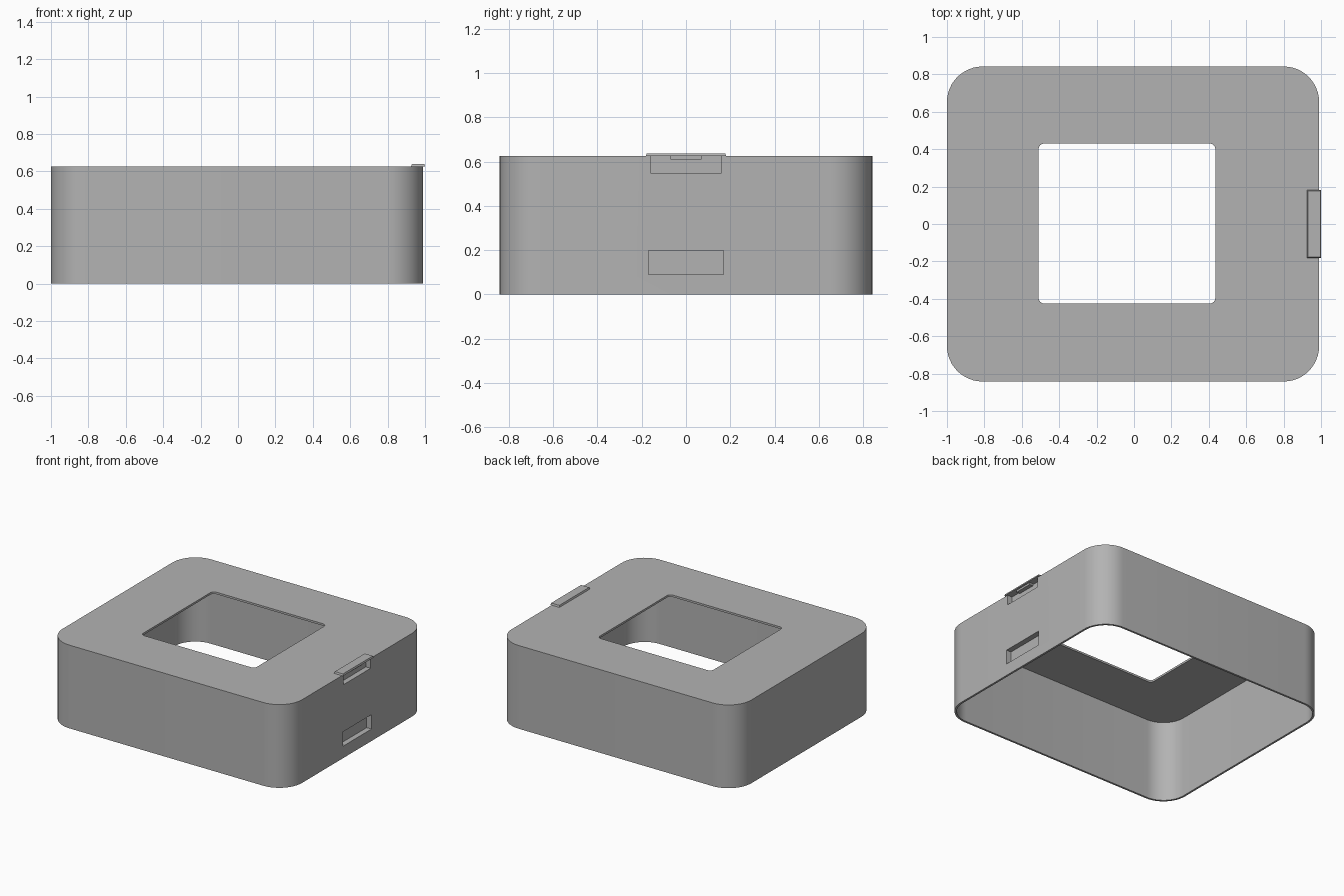
import bpy, bmesh
from math import cos, sin, pi, radians

old = bpy.data.objects.get("Cube")
if old:
    bpy.data.objects.remove(old, do_unlink=True)

grey = bpy.data.materials.new("plain grey")
grey.use_nodes = True
colour = (0.45, 0.45, 0.45, 1)
grey.diffuse_color = colour
grey.node_tree.nodes["Principled BSDF"].inputs["Base Color"].default_value = colour


def block(name, x, y, z, radius=0, steps=12, inset=0):
    """Upright block with rounded vertical corners and an optional narrower top."""
    bm = bmesh.new()
    rings = []
    for height, shrink in ((z[0], 0), (z[1], inset)):
        ring = []
        corners = ((x[1], y[1], -1, -1), (x[0], y[1], 1, -1),
                   (x[0], y[0], 1, 1), (x[1], y[0], -1, 1))
        for i, (cx, cy, sx, sy) in enumerate(corners):
            cx += sx * (radius + shrink)
            cy += sy * (radius + shrink)
            count = steps if radius else 0
            for k in range(count + 1):
                a = (i + k / max(count, 1)) * pi / 2
                ring.append(bm.verts.new((cx + radius * cos(a), cy + radius * sin(a), height)))
        rings.append(ring)
    low, high = rings
    n = len(low)
    bm.faces.new(low[::-1])
    bm.faces.new(high)
    for i in range(n):
        j = (i + 1) % n
        bm.faces.new((low[i], low[j], high[j], high[i]))
    mesh = bpy.data.meshes.new(name)
    bm.to_mesh(mesh)
    bm.free()
    mesh.materials.append(grey)
    obj = bpy.data.objects.new(name, mesh)
    bpy.context.collection.objects.link(obj)
    return obj


def select(obj):
    bpy.ops.object.select_all(action='DESELECT')
    obj.select_set(True)
    bpy.context.view_layer.objects.active = obj


def combine(target, tool, operation):
    """Apply a boolean and discard the tool."""
    tool.hide_render = True
    select(target)
    mod = target.modifiers.new("combine", 'BOOLEAN')
    mod.operation = operation
    mod.solver = 'EXACT'
    mod.object = tool
    bpy.ops.object.modifier_apply(modifier=mod.name)
    bpy.data.objects.remove(tool, do_unlink=True)


# Rounded cover, hollow and open underneath
wall = 0.015
left, right, half, top, corner = -1.0, 0.99, 0.842, 0.625, 0.19
shell = block("cover_shell", (left, right), (-half, half), (0, top), corner)
cavity = block("cavity_cutter", (left + wall, right - wall), (-half + wall, half - wall),
               (-0.1, top - wall), corner - wall)
combine(shell, cavity, 'DIFFERENCE')

# Window through the top
combine(shell, block("window_cutter", (-0.51, 0.435), (-0.425, 0.43), (0.5, 0.8), 0.03, 6),
        'DIFFERENCE')

# Shallow pockets in the right-hand wall, lined on the inside
depth = 0.04
for y, z in (((-0.17, 0.17), (0.09, 0.198)), ((-0.16, 0.16), (0.55, 0.7))):
    liner = block("pocket_liner", (right - depth - wall, right - wall / 2),
                  (y[0] - wall, y[1] + wall),
                  (z[0] - wall, min(z[1] + wall, top - wall / 2)))
    combine(shell, liner, 'UNION')
    combine(shell, block("pocket_cutter", (right - depth, right + 0.1), y, z), 'DIFFERENCE')

# Raised hood over the upper pocket, with a small catch beneath
hood = block("latch_hood", (0.925, 1.0), (-0.181, 0.181), (top, 0.638), inset=0.004)
catch = block("latch_catch", (0.955, 0.985), (-0.07, 0.07), (0.611, top + 0.002))

for obj in (shell, hood, catch):
    select(obj)
    bpy.ops.object.shade_smooth_by_angle(angle=radians(30))
